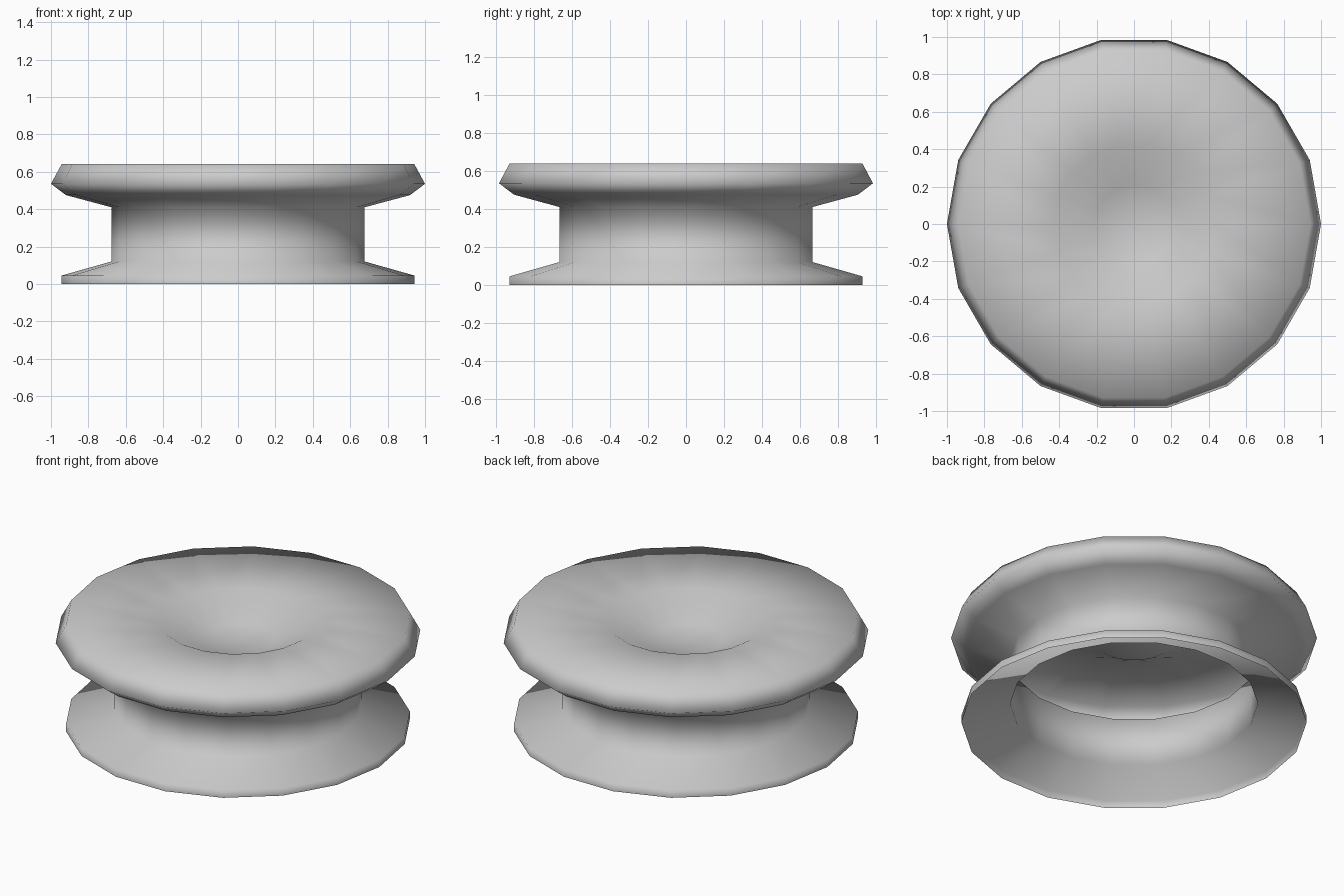
import bpy, bmesh
from math import cos, sin, tau

if "Cube" in bpy.data.objects:
    bpy.data.objects.remove(bpy.data.objects["Cube"])

SIDES = 18


def lathe(name, profile):
    """Spin (radius, height) points around z; a zero radius closes to a centre point."""
    bm = bmesh.new()
    rings = []
    for r, z in profile:
        if r == 0:
            rings.append([bm.verts.new((0, 0, z))] * SIDES)
        else:
            rings.append([bm.verts.new((r * cos(tau * i / SIDES), r * sin(tau * i / SIDES), z))
                          for i in range(SIDES)])
    for a, b in zip(rings, rings[1:]):
        for i in range(SIDES):
            j = (i + 1) % SIDES
            corners = list(dict.fromkeys((a[i], a[j], b[j], b[i])))
            bm.faces.new(corners)
    mesh = bpy.data.meshes.new(name)
    bm.to_mesh(mesh)
    bm.free()
    mesh.shade_smooth()
    obj = bpy.data.objects.new(name, mesh)
    bpy.context.collection.objects.link(obj)
    return obj


# Open-bottomed spool shell: lower flange, waist, upper flange and dished top
lathe("spool_shell", [
    (0.943, 0.0), (0.943, 0.045),      # lower flange rim
    (0.677, 0.12), (0.677, 0.41),      # waist
    (0.92, 0.475), (1.0, 0.535),       # upper flange underside
    (0.943, 0.64),                     # top rim
    (0.43, 0.628), (0.21, 0.515),      # dish wall
    (0.0, 0.50),                       # dish floor
])
